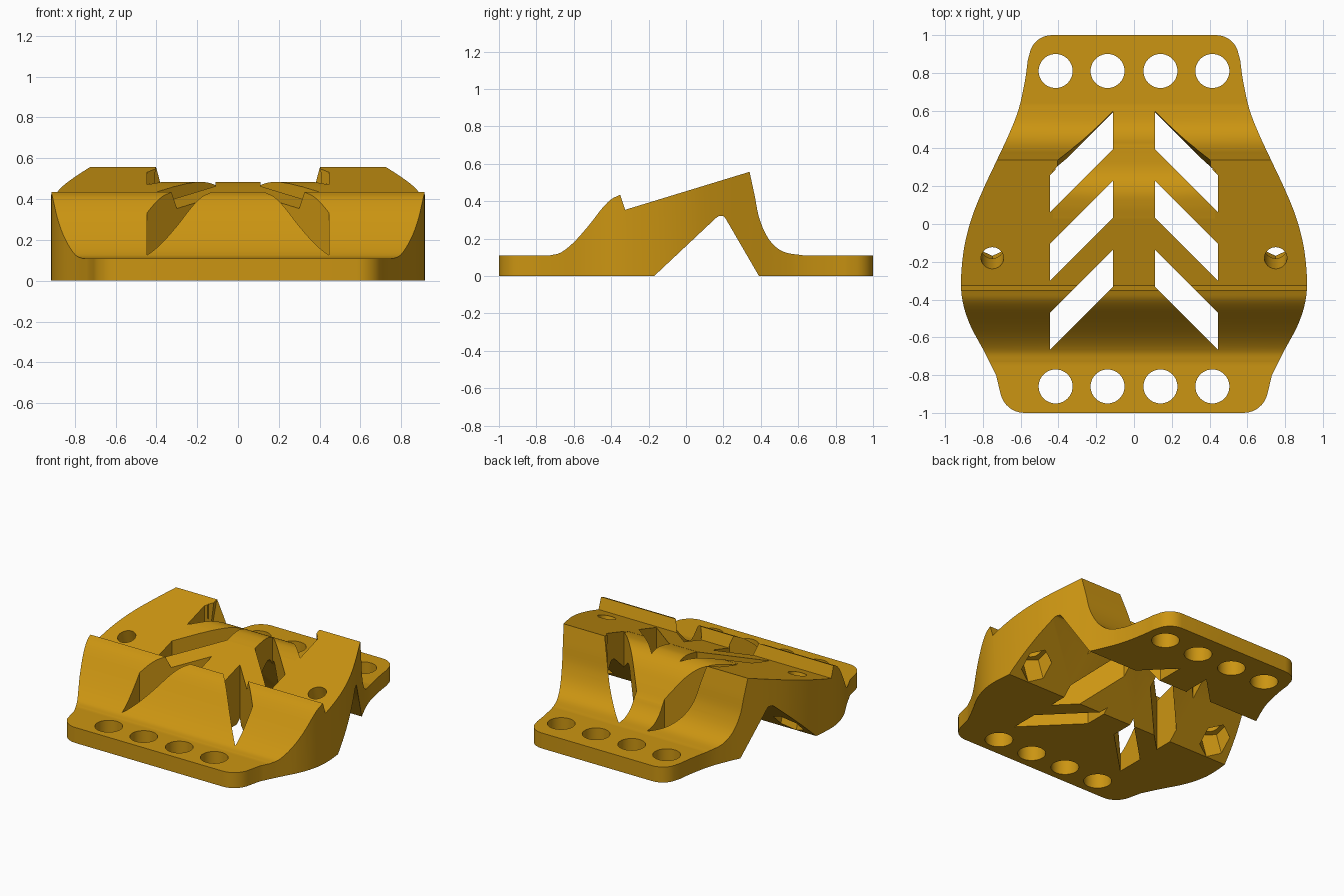
import bpy, math
from mathutils import Vector, Matrix

if "Cube" in bpy.data.objects:
    bpy.data.objects.remove(bpy.data.objects["Cube"])


def spline(pts, n=5):
    """Smooth curve through 2D control points."""
    p = [Vector(q) for q in pts]
    p = [2 * p[0] - p[1]] + p + [2 * p[-1] - p[-2]]
    out = []
    for i in range(1, len(p) - 2):
        a, b, c, d = p[i - 1:i + 3]
        for k in range(n):
            t = k / n
            out.append(0.5 * (2 * b + (c - a) * t + (2 * a - 5 * b + 4 * c - d) * t * t
                              + (3 * b - a - 3 * c + d) * t ** 3))
    return [tuple(v) for v in out] + [tuple(pts[-1])]


def arc(cx, cy, r, a0, a1, n=8):
    return [(cx + r * math.cos(math.radians(a0 + (a1 - a0) * k / n)),
             cy + r * math.sin(math.radians(a0 + (a1 - a0) * k / n))) for k in range(n + 1)]


def loft(name, lower, upper):
    """Closed solid between two matching rings of 3D points."""
    n = len(lower)
    faces = [list(range(n))[::-1], list(range(n, 2 * n))]
    faces += [(i, (i + 1) % n, n + (i + 1) % n, n + i) for i in range(n)]
    me = bpy.data.meshes.new(name)
    me.from_pydata(list(lower) + list(upper), [], faces)
    ob = bpy.data.objects.new(name, me)
    bpy.context.collection.objects.link(ob)
    bpy.context.view_layer.objects.active = ob
    bpy.ops.object.select_all(action='DESELECT')
    ob.select_set(True)
    bpy.ops.object.mode_set(mode='EDIT')
    bpy.ops.mesh.select_all(action='SELECT')
    bpy.ops.mesh.normals_make_consistent(inside=False)
    bpy.ops.object.mode_set(mode='OBJECT')
    return ob


def plan_solid(name, pts, z0=-0.5, z1=1.0):
    return loft(name, [(x, y, z0) for x, y in pts], [(x, y, z1) for x, y in pts])


def side_solid(name, pts, half):
    return loft(name, [(-half, y, z) for y, z in pts], [(half, y, z) for y, z in pts])


def boolean(ob, tool, op='DIFFERENCE'):
    m = ob.modifiers.new(op, 'BOOLEAN')
    m.object, m.operation, m.solver = tool, op, 'EXACT'
    bpy.context.view_layer.objects.active = ob
    bpy.ops.object.modifier_apply(modifier=m.name)
    bpy.data.objects.remove(tool)


def prism(name, r, depth, sides, matrix):
    ring = arc(0, 0, r, 0, 360 - 360 / sides, sides - 1)
    ob = loft(name, [(x, y, -depth / 2) for x, y in ring], [(x, y, depth / 2) for x, y in ring])
    ob.data.transform(matrix)
    return ob


# Side profile: two feet, front ridge, sloping top, V-shaped underside
front = spline([(-0.73, 0.11), (-0.67, 0.125), (-0.60, 0.18), (-0.52, 0.27),
                (-0.45, 0.36), (-0.40, 0.41), (-0.352, 0.434)])
back = spline([(0.34, 0.557), (0.367, 0.43), (0.393, 0.305), (0.444, 0.195),
               (0.52, 0.13), (0.63, 0.11)])
profile = ([(-1, 0), (-1, 0.11)] + front + [(-0.325, 0.354)] + back
           + [(1, 0.11), (1, 0), (0.39, 0), (0.21, 0.31), (0.20, 0.32),
              (0.175, 0.32), (0.16, 0.31), (-0.17, 0)])
base = side_solid("mount_base", profile, 1.1)

# Rounded plan outline, mirrored
right = (arc(0.58, -0.87, 0.13, -90, -12)
         + spline([(0.73, -0.80), (0.79, -0.68), (0.865, -0.54), (0.905, -0.42), (0.916, -0.30),
                   (0.90, -0.13), (0.86, 0.03), (0.80, 0.18), (0.725, 0.34), (0.66, 0.48),
                   (0.61, 0.61), (0.577, 0.76), (0.562, 0.87)])
         + arc(0.435, 0.88, 0.12, 8, 90))
boolean(base, plan_solid("outline", right + [(-x, y) for x, y in reversed(right)]), 'INTERSECT')

# Lowered, rounded centre spine behind the top slope
spine = spline([(0.03, 0.4615), (0.10, 0.478), (0.17, 0.484), (0.24, 0.463), (0.30, 0.41),
                (0.36, 0.325), (0.42, 0.235), (0.50, 0.155), (0.58, 0.122), (0.66, 0.112)])
channel = side_solid("channel", spine + [(0.66, 1), (0.03, 1)], 0.44)
boolean(channel, plan_solid("channel_limit", [(-0.43, -0.1), (0.43, -0.1), (0.43, 0.28), (0.109, 0.60),
                                              (0.109, 0.9), (-0.109, 0.9), (-0.109, 0.60),
                                              (-0.43, 0.28)]), 'INTERSECT')
boolean(base, channel)

# Chevron slots, with a flared back wall on the rear pair
for s in (-1, 1):
    for top in (0.594, 0.229, -0.136):
        pts = [(s * 0.11, top - 0.196), (s * 0.445, top - 0.531),
               (s * 0.445, top - 0.335), (s * 0.11, top)]
        boolean(base, plan_solid("slot", pts))
    low = [(s * 0.11, 0.45), (s * 0.445, 0.115), (s * 0.445, 0.255), (s * 0.11, 0.59)]
    high = [(s * 0.11, 0.45), (s * 0.40, 0.16), (s * 0.40, 0.345), (s * 0.11, 0.655)]
    boolean(base, loft("flare", [(x, y, 0.05) for x, y in low], [(x, y, 0.60) for x, y in high]))

# Foot holes
for y in (0.81, -0.86):
    for x in (-0.415, -0.14, 0.14, 0.415):
        boolean(base, prism("foot_hole", 0.09, 1, 40, Matrix.Translation((x, y, 0))))

# Tilted bolt holes with hexagonal nut pockets underneath
tilt = Matrix.Rotation(math.atan2(0.203, 0.665), 4, 'X')
for x in (-0.75, 0.75):
    at = Matrix.Translation((x, -0.18, 0.398)) @ tilt
    boolean(base, prism("bolt_hole", 0.06, 1.2, 32, at))
    boolean(base, prism("nut_pocket", 0.105, 0.4, 6,
                        at @ Matrix.Translation((0, 0, -0.39)) @ Matrix.Rotation(math.pi / 6, 4, 'Z')))

# Finish
amber = bpy.data.materials.new("amber")
amber.diffuse_color = (0.60, 0.30, 0.006, 1)
amber.use_nodes = True
amber.node_tree.nodes["Principled BSDF"].inputs["Base Color"].default_value = amber.diffuse_color
base.data.materials.clear()
base.data.materials.append(amber)
for p in base.data.polygons:
    p.material_index = 0
bpy.ops.object.select_all(action='DESELECT')
base.select_set(True)
bpy.context.view_layer.objects.active = base
bpy.ops.object.shade_smooth_by_angle(angle=math.radians(25))
